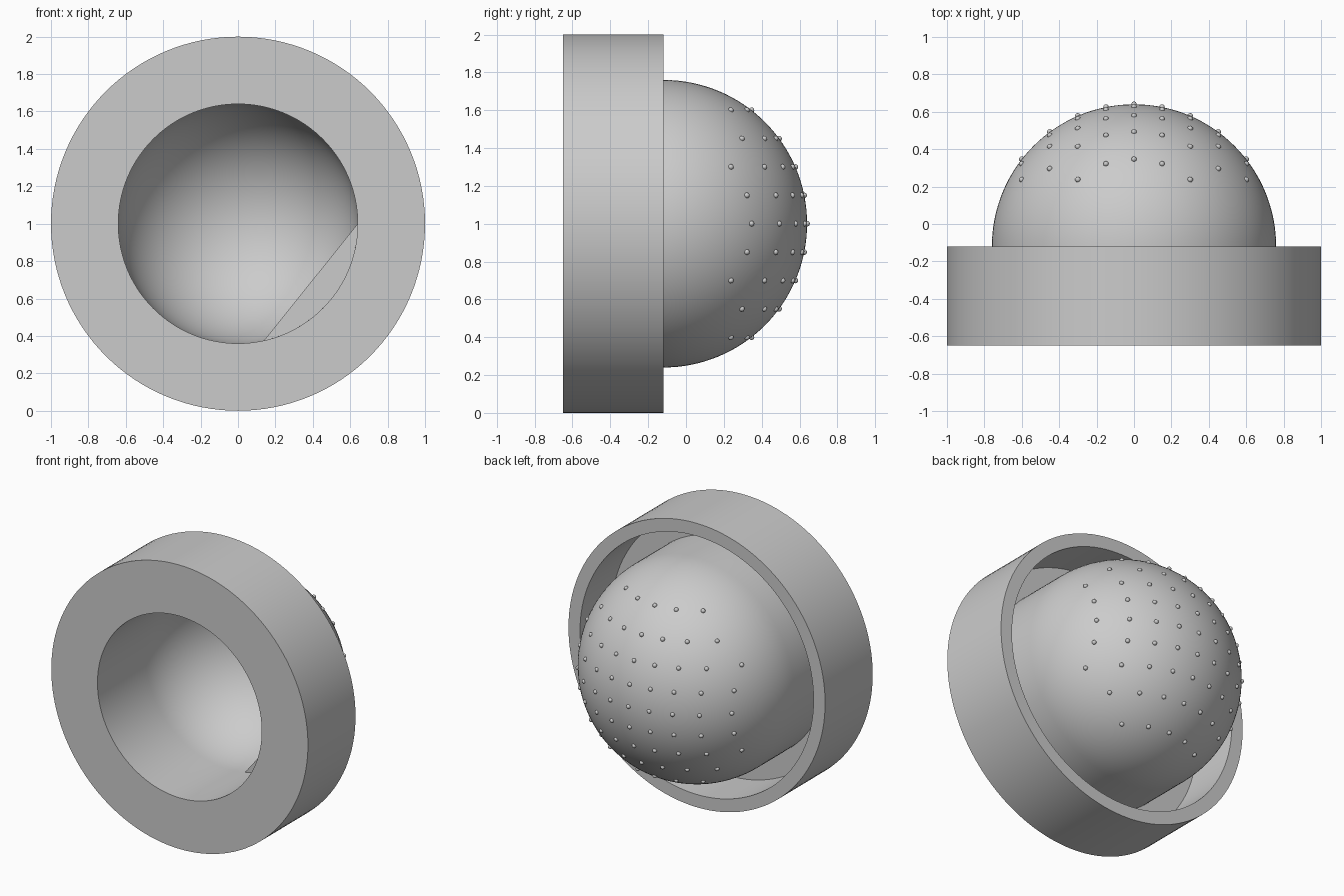
import bpy, bmesh
from math import sin, cos, pi, radians, sqrt
from mathutils import Matrix, Vector

cube = bpy.data.objects.get("Cube")
if cube:
    bpy.data.objects.remove(cube, do_unlink=True)

# Main sizes
CENTRE = Vector((0, 0, 1))
FRONT, REAR, FLOOR = -0.65, -0.12, -0.47
RIM_OUT, RIM_IN, DOME_OUT, DOME_IN = 1.0, 0.91, 0.76, 0.64
SIDES = 128

grey = bpy.data.materials.new("plain_grey")
grey.use_nodes = True
grey.diffuse_color = (0.6, 0.6, 0.6, 1)
grey.node_tree.nodes["Principled BSDF"].inputs["Base Color"].default_value = (0.6, 0.6, 0.6, 1)


def finish(name, bm):
    """Turn a bmesh into a smooth, sharp-edged object."""
    mesh = bpy.data.meshes.new(name)
    bm.to_mesh(mesh)
    bm.free()
    mesh.materials.append(grey)
    mesh.shade_smooth()
    mesh.set_sharp_from_angle(angle=radians(30))
    obj = bpy.data.objects.new(name, mesh)
    bpy.context.collection.objects.link(obj)
    return obj


def dome_arc(radius, steps=32):
    """Quarter circle from the pole to the equator, as (radius, y)."""
    return [(radius * sin(pi / 2 * i / steps), REAR + radius * cos(pi / 2 * i / steps))
            for i in range(steps + 1)]


# Cup: bore with hollow dome, flat front ring, outer wall, rear groove and dome
profile = dome_arc(DOME_IN)
profile += [(DOME_IN, FRONT), (RIM_OUT, FRONT), (RIM_OUT, REAR),
            (RIM_IN, REAR), (RIM_IN, FLOOR), (DOME_OUT, FLOOR)]
profile += reversed(dome_arc(DOME_OUT))
bm = bmesh.new()
verts = [bm.verts.new((r, y, CENTRE.z)) for r, y in profile]
edges = [bm.edges.new(pair) for pair in zip(verts, verts[1:])]
bmesh.ops.spin(bm, geom=verts + edges, cent=CENTRE, axis=(0, 1, 0),
               angle=2 * pi, steps=SIDES, use_merge=True)
bmesh.ops.remove_doubles(bm, verts=bm.verts[:], dist=0.0005)
bmesh.ops.recalc_face_normals(bm, faces=bm.faces[:])
finish("domed_cup", bm)

# Flat web across one corner of the bore
bm = bmesh.new()
sweep = radians(-77.5)
web = [bm.verts.new((DOME_IN * cos(sweep * i / 28), REAR, CENTRE.z + DOME_IN * sin(sweep * i / 28)))
       for i in range(29)]
face = bm.faces.new(web)
face.normal_update()
if face.normal.y > 0:
    face.normal_flip()
finish("bore_web", bm)

# Studs: square grid projected onto the rear of the dome
bm = bmesh.new()
for i in range(-4, 5):
    for j in range(-4, 5):
        x, z = 0.15 * i, 0.15 * j
        if i * i + j * j <= 20:
            y = REAR + sqrt(DOME_OUT ** 2 - x * x - z * z)
            bmesh.ops.create_icosphere(bm, subdivisions=2, radius=0.015,
                                       matrix=Matrix.Translation(CENTRE + Vector((x, y, z))))
finish("dome_studs", bm)
